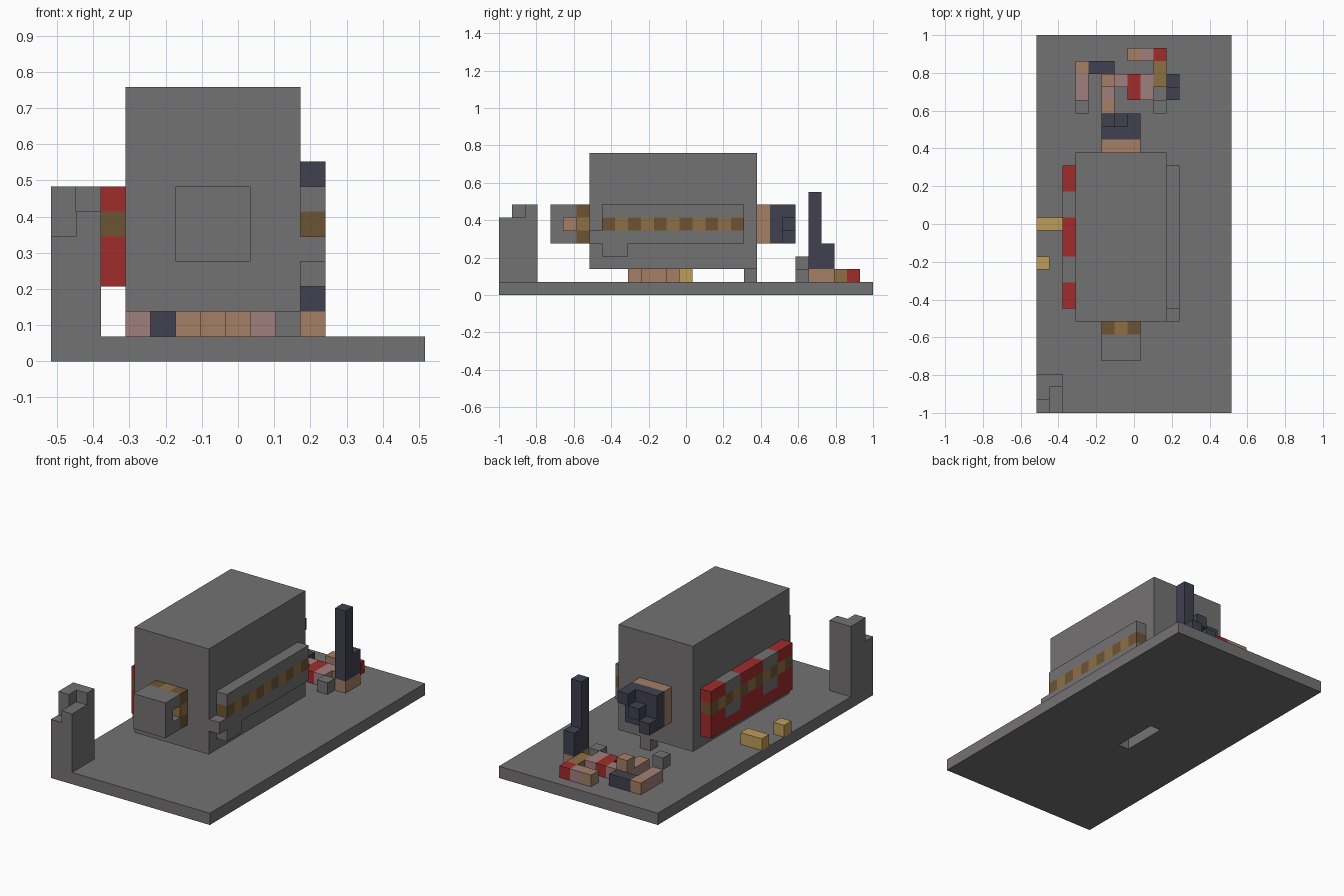
import bpy
import bmesh
from mathutils import Vector

UNIT = 2 / 29                      # edge of one building block
ORIGIN = Vector((-7.5, -14.5, 0))  # grid corner, centring the plate


def linear(channel):
    value = channel / 255
    return value / 12.92 if value <= 0.04045 else ((value + 0.055) / 1.055) ** 2.4


def make_material(name, rgb):
    colour = [linear(c) for c in rgb] + [1]
    material = bpy.data.materials.new(name)
    material.use_nodes = True
    material.diffuse_color = colour
    shader = material.node_tree.nodes["Principled BSDF"]
    shader.inputs["Base Color"].default_value = colour
    shader.inputs["Roughness"].default_value = 0.9
    return material


def add_box(bm, start, size, slot=0):
    """Add a box given by its first grid cell and its size in cells."""
    corners = [bm.verts.new((ORIGIN + Vector(start) + Vector((x * size[0], y * size[1], z * size[2]))) * UNIT)
               for z in (0, 1) for y in (0, 1) for x in (0, 1)]
    for quad in ("0231", "4576", "0154", "2673", "0462", "1375"):
        face = bm.faces.new([corners[int(c)] for c in quad])
        face.material_index = slot


def build(name, materials, boxes):
    """Make one object out of (start, size) or (start, size, slot) boxes."""
    bm = bmesh.new()
    for box in boxes:
        add_box(bm, *box)
    mesh = bpy.data.meshes.new(name)
    bm.to_mesh(mesh)
    bm.free()
    for material in materials:
        mesh.materials.append(material)
    part = bpy.data.objects.new(name, mesh)
    bpy.context.collection.objects.link(part)
    return part


def cells(positions, slot=0):
    return [(p, (1, 1, 1), slot) for p in positions]


default = bpy.data.objects.get("Cube")
if default:
    bpy.data.objects.remove(default)

grey = make_material("stone grey", (116, 114, 115))
red = make_material("red", (160, 44, 44))
navy = make_material("dark navy", (65, 65, 80))
peach = make_material("peach", (163, 126, 102))
pink = make_material("dusty pink", (160, 127, 126))
brown = make_material("dark brown", (108, 84, 52))
tan = make_material("tan", (141, 112, 70))
yellow = make_material("straw yellow", (190, 156, 88))

# Ground plate, laid around a narrow pit
build("ground_plate", [grey], [
    ((0, 0, 0), (15, 12, 1)), ((0, 16, 0), (15, 13, 1)),
    ((0, 12, 0), (6, 4, 1)), ((7, 12, 0), (8, 4, 1))])

# Main body with its supports
build("main_body", [grey], [((3, 7, 2), (7, 13, 9))])
build("rear_support", [grey], [((7, 19, 1), (1, 1, 1))])
build("belly_supports", [peach], [((6, 10, 1), (1, 4, 1)), ((7, 11, 1), (1, 2, 1))])

# Chequered collar and grey cap at the front
build("front_collar", [brown, tan],
      [((i, 6, k), (1, 1, 1), (i + k + 1) % 2) for i in range(5, 8) for k in range(4, 7)])
build("front_cap", [grey], [
    ((5, 4, 4), (3, 1, 3)), ((5, 5, 4), (3, 1, 1)),
    ((5, 5, 6), (3, 1, 1)), ((5, 5, 5), (1, 1, 1))])
build("front_cap_core", [peach], cells([(6, 5, 5)]))

# Peach collar and stepped navy cap at the rear
build("rear_collar", [peach], [((5, 20, 4), (3, 1, 3))])
build("rear_cap", [navy],
      [((5, 21, 4), (3, 1, 3))] + cells((i, 22, i - 1) for i in range(5, 8)))

# Left side rail and right side panel, each with a chequered stripe
for name, column in (("left_stripe", 10), ("right_stripe", 2)):
    build(name, [brown, tan],
          [((column, j, 5), (1, 1, 1), j % 2) for j in range(8, 19)])
build("left_rail", [grey], [
    ((10, 8, 6), (1, 11, 1)), ((10, 7, 4), (1, 12, 1)), ((10, 8, 3), (1, 2, 1))])
panel = [((2, 8, 3), (1, 11, 1), 0)]
for row in (4, 6):
    for j in range(8, 19):
        panel.append(((2, j, row), (1, 1, 1), int(j in (10, 11, 15, 16))))
build("right_panel", [red, grey], panel)

# Broken corner pillar: height in blocks of each column
heights = {(0, 0): 4, (1, 0): 5, (0, 1): 6, (1, 1): 5, (0, 2): 6, (1, 2): 6}
build("corner_pillar", [grey],
      [((i, j, 1), (1, 1, h)) for (i, j), h in heights.items()])

# Loose yellow blocks beside the body
build("yellow_blocks", [yellow], [((0, 14, 1), (2, 1, 1)), ((0, 11, 1), (1, 1, 1))])

# Navy mast on a peach foot
build("mast_foot", [peach], [((10, 24, 1), (1, 2, 1))])
build("mast", [navy], [((10, 24, 2), (1, 1, 6)), ((10, 25, 2), (1, 1, 2))])

# Scattered rubble behind the body
build("rubble_peach", [peach], cells([(3, 26, 1), (5, 23, 1), (5, 25, 2), (7, 27, 1)]))
build("rubble_pink", [pink], [
    ((3, 24, 1), (1, 2, 1)), ((5, 24, 1), (1, 2, 1)), ((6, 25, 1), (1, 1, 1)),
    ((8, 24, 1), (1, 2, 1)), ((8, 27, 1), (1, 1, 1))])
build("rubble_red", [red], [((7, 24, 1), (1, 2, 1)), ((9, 27, 1), (1, 1, 1))])
build("rubble_tan", [tan], [((9, 25, 1), (1, 2, 1))])
build("rubble_navy", [navy], [((4, 26, 1), (2, 1, 1))])
build("rubble_grey", [grey], cells([(9, 23, 1), (3, 23, 2)]))
